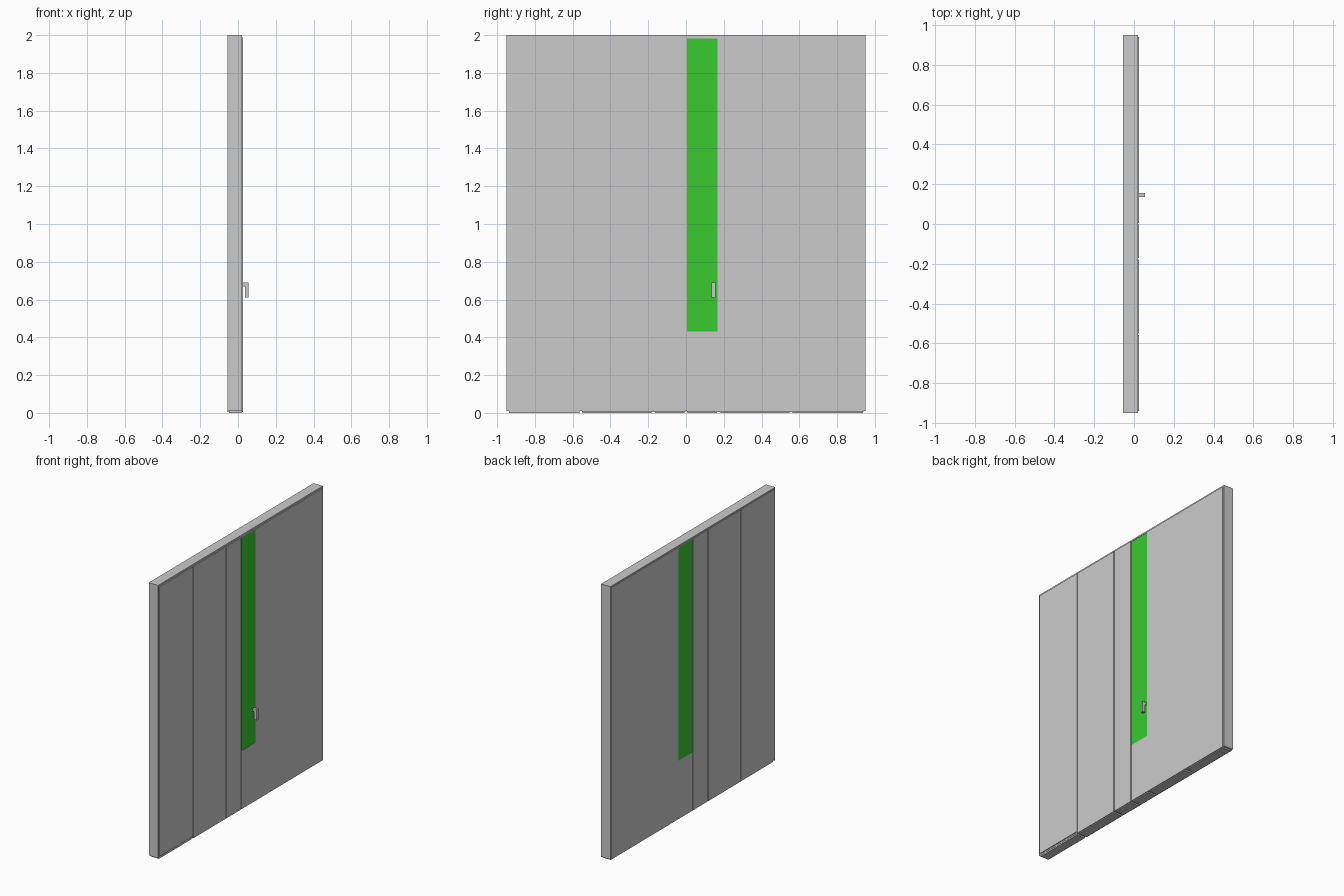
import bpy

if "Cube" in bpy.data.objects:
    bpy.data.objects.remove(bpy.data.objects["Cube"])

def box(name, x, y, z, mat=None):
    """Box from (min, max) ranges on each axis."""
    bpy.ops.mesh.primitive_cube_add(size=1)
    o = bpy.context.object
    o.name = name
    o.location = [(a + b) / 2 for a, b in (x, y, z)]
    o.scale = [b - a for a, b in (x, y, z)]
    bpy.ops.object.transform_apply(location=True, scale=True)
    if mat:
        o.data.materials.append(mat)
    return o

green = bpy.data.materials.new("window_green")
green.diffuse_color = (0.04, 0.6, 0.03, 1)
green.use_nodes = True
green.node_tree.nodes["Principled BSDF"].inputs["Base Color"].default_value = green.diffuse_color

WIN_Y, WIN_Z = (0.005, 0.167), (0.43, 1.982)
BACK, FRONT = (-0.055, -0.05), (0.02, 0.026)

# core slab
box("door_core", (-0.05, 0.02), (-0.95, 0.95), (0.01, 2.0))

# thin top and end rims reaching the back face
box("top_rim", (-0.055, 0.02), (-0.95, 0.95), (1.99, 2.0))
for s in (-1, 1):
    box("end_rim", (-0.055, 0.02), sorted((s * 0.942, s * 0.95)), (0.01, 2.0))

# skin panels on both faces, separated by narrow grooves
for side, x in (("back", BACK), ("front", FRONT)):
    top = 1.987
    for y, z0 in (((-0.94, -0.557), 0.02), ((-0.55, -0.178), 0.005), ((-0.171, -0.003), 0.005)):
        box(side + "_panel", x, y, (z0, top))
    # large leaf made around the window
    box(side + "_leaf", x, (WIN_Y[1], 0.94), (0.005, top))
    box(side + "_leaf_lower", x, WIN_Y, (0.005, WIN_Z[0]))
    box(side + "_leaf_upper", x, WIN_Y, (WIN_Z[1], top))

# green window showing on both faces
box("window", (-0.0545, 0.024), WIN_Y, WIN_Z, green)

# bottom sweep strips with gaps between leaves
for a, b in ((0.008, 0.165), (0.183, 0.547), (0.563, 0.937)):
    for s in (-1, 1):
        box("bottom_strip", (-0.048, 0.018), sorted((s * a, s * b)), (0, 0.012))

# hooked handle
box("handle_stem", (0.024, 0.055), (0.135, 0.155), (0.67, 0.69))
box("handle_grip", (0.036, 0.055), (0.135, 0.155), (0.61, 0.672))
